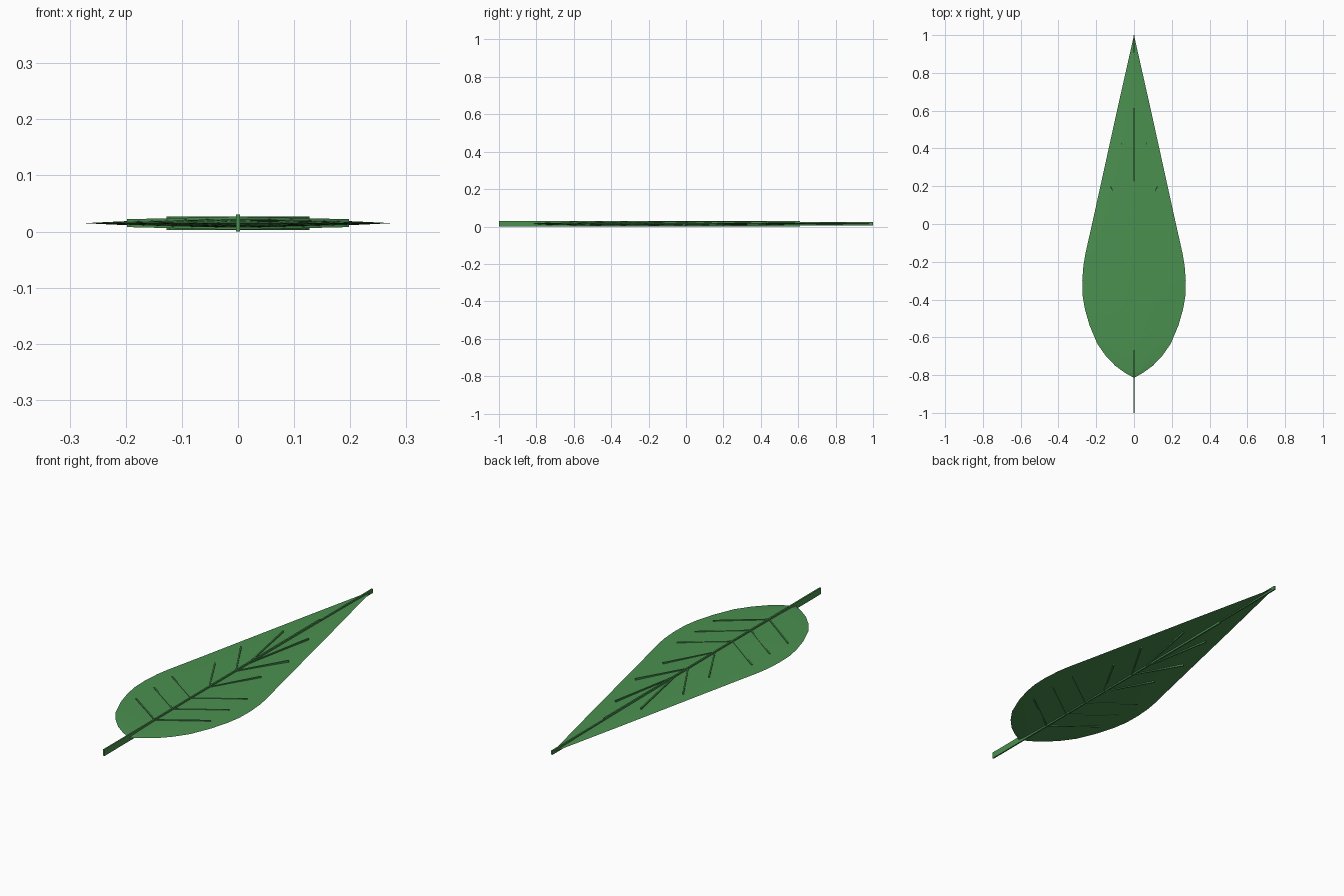
import bpy, bmesh, math
from mathutils import Vector

if "Cube" in bpy.data.objects:
    bpy.data.objects.remove(bpy.data.objects["Cube"])

MID = 0.015  # height of the blade's edge plane

green = bpy.data.materials.new("leaf_green")
green.diffuse_color = (0.07, 0.28, 0.08, 1)
green.use_nodes = True
green.node_tree.nodes["Principled BSDF"].inputs["Base Color"].default_value = green.diffuse_color


def finish(bm, name):
    bmesh.ops.remove_doubles(bm, verts=bm.verts, dist=1e-6)
    bmesh.ops.recalc_face_normals(bm, faces=bm.faces)
    me = bpy.data.meshes.new(name)
    bm.to_mesh(me)
    bm.free()
    me.materials.append(green)
    ob = bpy.data.objects.new(name, me)
    bpy.context.collection.objects.link(ob)
    return ob


def ribbon(bm, stations, width):
    """Upright strip through (x, y, half_height) stations."""
    a, b = Vector(stations[0][:2]), Vector(stations[-1][:2])
    d = (b - a).normalized()
    n = Vector((-d.y, d.x)) * width / 2
    rings = []
    for x, y, h in stations:
        rings.append([bm.verts.new((x + s * n.x, y + s * n.y, MID + t * h))
                      for s, t in ((-1, -1), (1, -1), (1, 1), (-1, 1))])
    for r, q in zip(rings, rings[1:]):
        for i in range(4):
            j = (i + 1) % 4
            bm.faces.new((r[i], r[j], q[j], q[i]))
    bm.faces.new(rings[0])
    bm.faces.new(rings[-1])


# Blade: lens section swept along the half-width outline (y, half width)
outline = [(-0.815, 0), (-0.785, 0.052), (-0.75, 0.1), (-0.7, 0.148), (-0.635, 0.194),
           (-0.535, 0.236), (-0.45, 0.26), (-0.38, 0.272), (-0.3, 0.274), (-0.22, 0.268),
           (-0.16, 0.258), (0, 0.222), (0.3, 0.156), (0.6, 0.09), (0.8, 0.045), (1.0, 0)]
N = 12
bm = bmesh.new()
for side in (1, -1):
    rows = []
    for y, w in outline:
        row = []
        for i in range(N + 1):
            u = -1 + 2 * i / N
            h = 0.009 * math.sqrt(w / 0.274) * (1 - abs(u) ** 1.6)
            row.append(bm.verts.new((u * w, y, MID + side * h)))
        rows.append(row)
    for r, q in zip(rows, rows[1:]):
        for i in range(N):
            bm.faces.new((r[i], r[i + 1], q[i + 1], q[i]))
bmesh.ops.dissolve_degenerate(bm, dist=1e-6, edges=bm.edges)
blade = finish(bm, "leaf_blade")
for p in blade.data.polygons:
    p.use_smooth = True
bpy.context.view_layer.objects.active = blade
blade.select_set(True)
bpy.ops.object.shade_smooth_by_angle(angle=math.radians(3))

# Stem and midrib: one upright strip, shallower towards the tip
bm = bmesh.new()
ribbon(bm, [(0, -1, 0.015), (0, 0.61, 0.015), (0, 0.611, 0.0095), (0, 1, 0.0095)], 0.007)
finish(bm, "stem_midrib")

# Side veins: (start y, end x, end y, end half height), mirrored
veins = [(-0.62, 0.196, -0.48, 0.007), (-0.485, 0.196, -0.345, 0.007),
         (-0.35, 0.196, -0.21, 0.007), (-0.215, 0.12, 0.0, 0.0118),
         (-0.015, 0.125, 0.2, 0.0118), (0.08, 0.066, 0.43, 0.0118)]
for k, (y0, x1, y1, h) in enumerate(veins):
    bm = bmesh.new()
    for s in (1, -1):
        ribbon(bm, [(0, y0, 0.0118), (s * x1, y1, h)], 0.006)
    finish(bm, f"side_vein_pair_{k + 1}")
